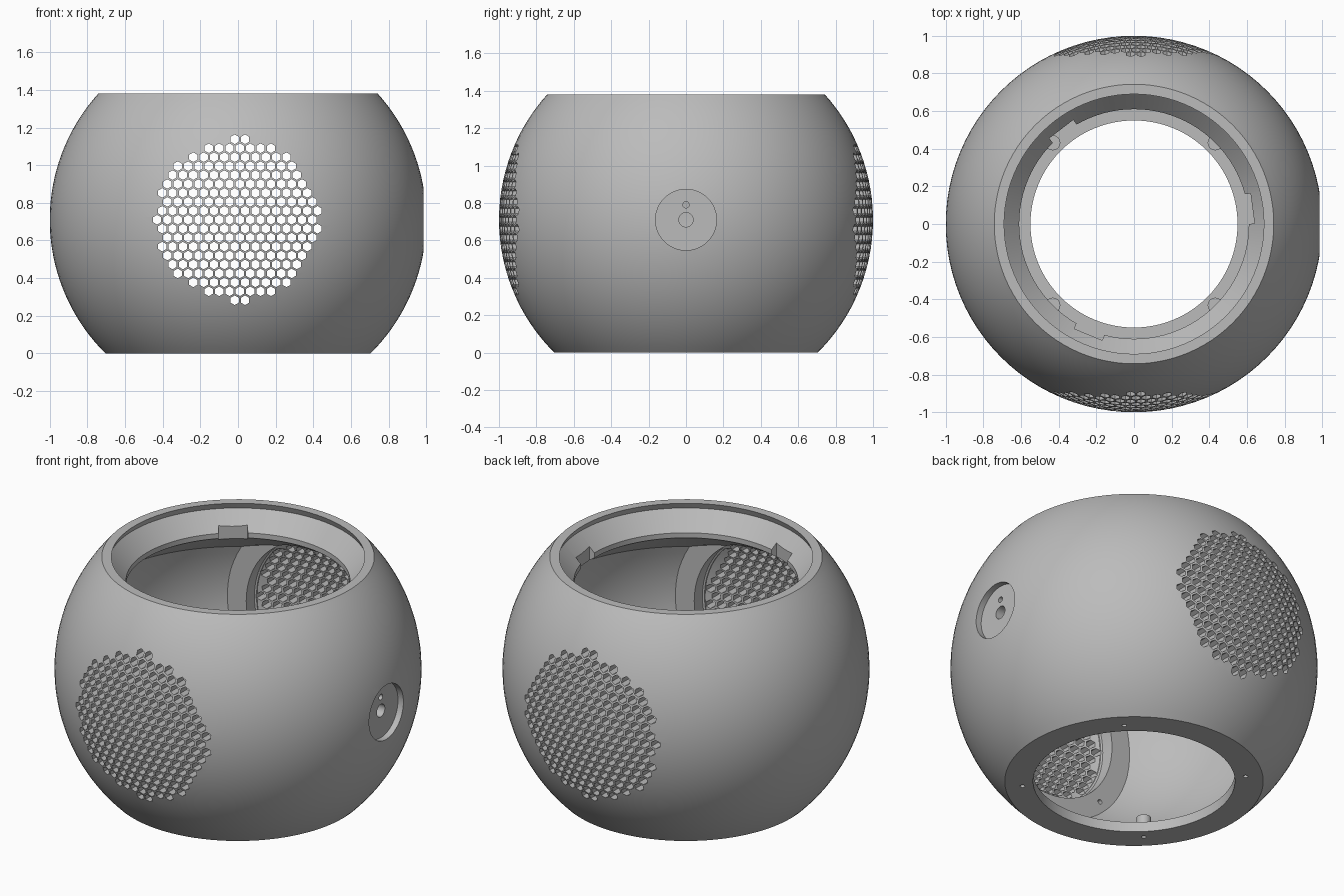
import bpy, bmesh, math
from mathutils import Matrix, Vector

if "Cube" in bpy.data.objects:
    bpy.data.objects.remove(bpy.data.objects["Cube"])

CZ = 0.71             # height of the sphere centre
OUT, INN = 1.0, 0.94  # outer and inner sphere radii
SEG = 96

grey = bpy.data.materials.new("plain grey")
grey.use_nodes = True
colour = (0.5, 0.5, 0.5, 1)
grey.diffuse_color = colour
grey.node_tree.nodes["Principled BSDF"].inputs["Base Color"].default_value = colour


def finish(name, bm):
    bmesh.ops.remove_doubles(bm, verts=bm.verts, dist=1e-5)
    bmesh.ops.recalc_face_normals(bm, faces=bm.faces)
    me = bpy.data.meshes.new(name)
    bm.to_mesh(me)
    bm.free()
    me.materials.append(grey)
    ob = bpy.data.objects.new(name, me)
    bpy.context.collection.objects.link(ob)
    return ob


def lathe(name, profile, matrix=Matrix()):
    """Revolve a closed (radius, height) outline around z."""
    bm = bmesh.new()
    turns = [math.tau * j / SEG for j in range(SEG)]
    rings = [[bm.verts.new((r * math.cos(a), r * math.sin(a), z)) for a in turns]
             for r, z in profile]
    for i, ring in enumerate(rings):
        if profile[i - 1][0] + profile[i][0] > 0:
            for j in range(SEG):
                bm.faces.new((rings[i - 1][j - 1], rings[i - 1][j], ring[j], ring[j - 1]))
    bm.transform(matrix)
    return finish(name, bm)


def rods(name, places, radius, length, axis="Z", sides=32):
    """Cylinders of one size, centred on the given points."""
    bm = bmesh.new()
    turn = {"Z": Matrix(), "X": Matrix.Rotation(math.pi / 2, 4, "Y"),
            "Y": Matrix.Rotation(math.pi / 2, 4, "X")}[axis]
    for p in places:
        bmesh.ops.create_cone(bm, cap_ends=True, segments=sides, radius1=radius,
                              radius2=radius, depth=length,
                              matrix=Matrix.Translation(p) @ turn)
    return finish(name, bm)


def combine(target, tool, operation):
    mod = target.modifiers.new("join", "BOOLEAN")
    mod.operation, mod.object, mod.solver = operation, tool, "MANIFOLD"
    bpy.context.view_layer.objects.active = target
    bpy.ops.object.modifier_apply(modifier=mod.name)
    bpy.data.objects.remove(tool)


def arc(radius, start, end, n):
    """Sphere outline points between two heights relative to the centre."""
    a, b = math.asin(start / radius), math.asin(end / radius)
    return [(radius * math.cos(a + (b - a) * i / n),
             CZ + radius * math.sin(a + (b - a) * i / n)) for i in range(n + 1)]


def corners(radius, z):
    return [Vector((sx * radius * math.sqrt(0.5), sy * radius * math.sqrt(0.5), z))
            for sx in (-1, 1) for sy in (-1, 1)]


# Hollow sphere shell with flat base, funnel mouth and sloping ceiling
shell = lathe("sphere_housing",
              arc(OUT, -CZ, 0.67, 36)
              + [(0.69, 1.38), (0.705, 1.345), (0.61, 1.24), (0.61, 1.21)]
              + arc(INN, 0.32, 0.06 - CZ, 20)
              + [(0.55, 0.06), (0.55, 0)])

# Speaker mounting rings behind both grilles
sides = [Matrix.Translation((0, 0, CZ)) @ Matrix.Rotation(s * math.pi / 2, 4, "X")
         for s in (-1, 1)]
for m in sides:
    combine(shell, lathe("speaker_ring", [(0.45, 0.735), (0.595, 0.735),
                                          (0.595, 0.766), (0.45, 0.85)], m), "UNION")

# Boss behind the side socket and posts on the floor
combine(shell, rods("socket_boss", [(0.925, 0, CZ)], 0.2, 0.07, "X", 64), "UNION")
combine(shell, rods("floor_posts", corners(0.61, 0.075), 0.04, 0.09), "UNION")

# Round pockets that clear the space behind each grille
POCKET = INN - 0.006
dome = [(r, z - CZ) for r, z in arc(POCKET, math.sqrt(POCKET**2 - 0.46**2), POCKET, 10)]
dome[-1] = (0, POCKET)
for m in sides:
    combine(shell, lathe("pocket_cutter", [(0, 0.6), (0.46, 0.6)] + dome, m), "DIFFERENCE")

# Honeycomb grille holes through front and back
pitch, row_step = 0.055, 0.0475
holes = []
for row in range(-9, 10):
    for col in range(-9, 10):
        x = 0.01 + (col + (row % 2) / 2) * pitch
        z = row * row_step
        if math.hypot(x, z) < 0.432:
            holes.append((x, 0, CZ + z))
combine(shell, rods("grille_cutter", holes, 0.0255, 2.4, "Y", 6), "DIFFERENCE")

# Side socket with a large and a small hole
combine(shell, rods("socket_cutter", [(1.05, 0, CZ)], 0.163, 0.2, "X", 64), "DIFFERENCE")
combine(shell, rods("socket_hole", [(0.95, 0, CZ)], 0.038, 0.3, "X"), "DIFFERENCE")
combine(shell, rods("pin_hole", [(0.95, 0, CZ + 0.08)], 0.017, 0.3, "X"), "DIFFERENCE")

# Screw holes in the base and in the speaker rings
combine(shell, rods("base_screws", corners(0.61, 0.02), 0.013, 0.14, "Z", 16), "DIFFERENCE")
ring_holes = [(p.x, s * 0.74, CZ + p.y) for p in corners(0.53, 0) for s in (-1, 1)]
combine(shell, rods("ring_screws", ring_holes, 0.014, 0.06, "Y", 16), "DIFFERENCE")

# Three bayonet notches in the mouth lip
bm = bmesh.new()
for k in range(3):
    turn = Matrix.Rotation(math.radians(7.5 + 120 * k), 4, "Z")
    bmesh.ops.create_cube(bm, matrix=turn @ Matrix.Translation((0.59, 0, 1.24))
                          @ Matrix.Diagonal((0.09, 0.16, 0.12, 1)))
combine(shell, finish("notch_cutter", bm), "DIFFERENCE")

# Smooth shading with crisp edges
bpy.ops.object.select_all(action="DESELECT")
shell.select_set(True)
bpy.context.view_layer.objects.active = shell
bpy.ops.object.shade_smooth_by_angle(angle=math.radians(30))
